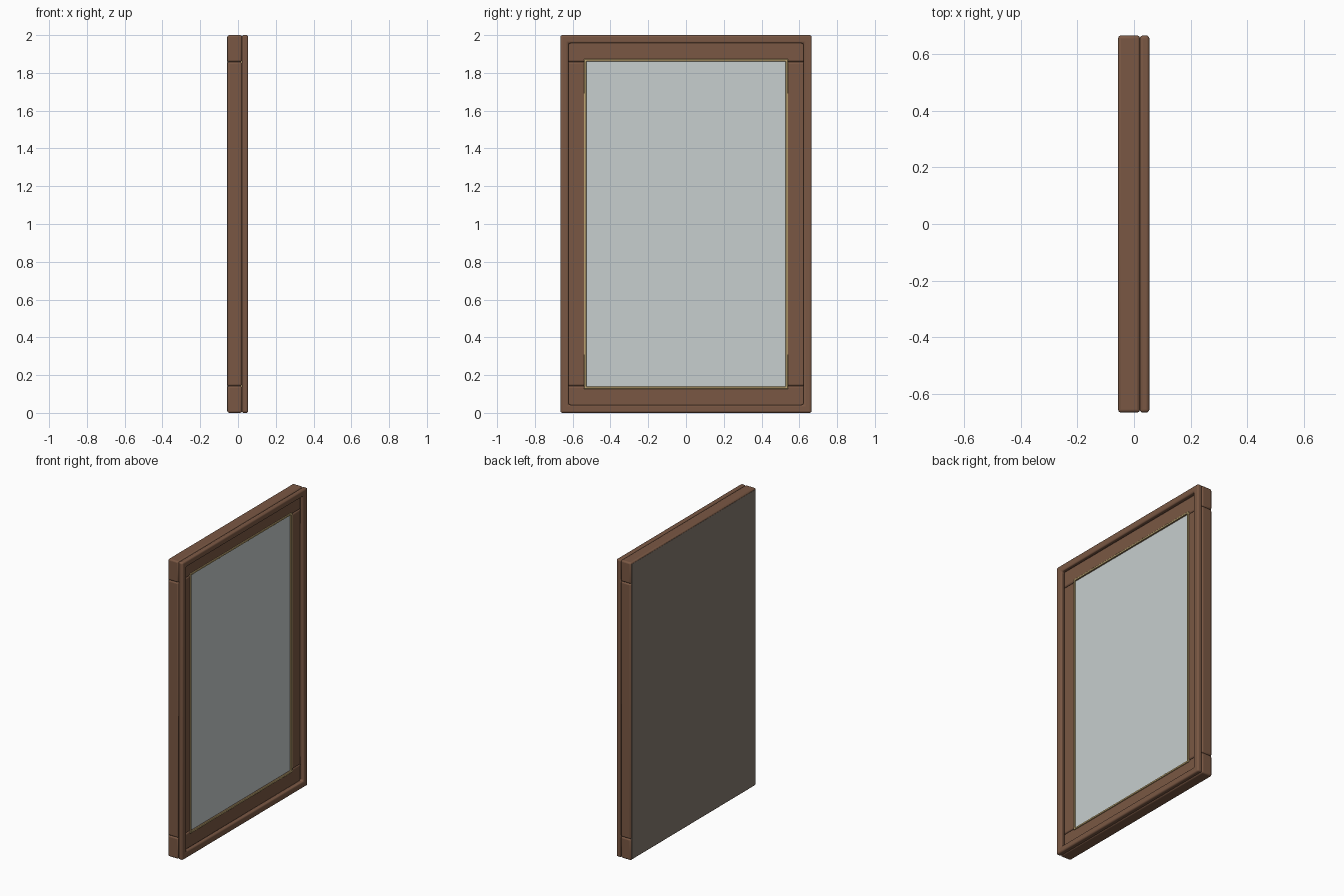
import bpy, bmesh
from math import radians

if "Cube" in bpy.data.objects:
    bpy.data.objects.remove(bpy.data.objects["Cube"])


def mat(name, rgb):
    m = bpy.data.materials.new(name)
    m.diffuse_color = (*rgb, 1)
    m.use_nodes = True
    m.node_tree.nodes["Principled BSDF"].inputs["Base Color"].default_value = m.diffuse_color
    return m


WOOD = mat("brown wood", (0.195, 0.097, 0.057))
GOLD = mat("pale gold", (0.52, 0.38, 0.17))
GLASS = mat("silver mirror", (0.57, 0.62, 0.62))
BACK = mat("grey brown backing", (0.235, 0.195, 0.16))


def finish(bm, name, material, bevel):
    bmesh.ops.recalc_face_normals(bm, faces=bm.faces)
    me = bpy.data.meshes.new(name)
    bm.to_mesh(me)
    bm.free()
    me.materials.append(material)
    ob = bpy.data.objects.new(name, me)
    bpy.context.collection.objects.link(ob)
    if bevel:
        b = ob.modifiers.new("rounded edges", 'BEVEL')
        b.width, b.segments = bevel, 3
        b.limit_method, b.angle_limit = 'ANGLE', radians(40)
    bpy.context.view_layer.objects.active = ob
    ob.select_set(True)
    bpy.ops.object.shade_smooth_by_angle(angle=radians(35))
    ob.select_set(False)


def box(name, x, y, z, material, bevel=0):
    bm = bmesh.new()
    bmesh.ops.create_cube(bm, size=1)
    for v in bm.verts:
        v.co = [a + (c + 0.5) * (b - a) for c, (a, b) in zip(v.co, (x, y, z))]
    finish(bm, name, material, bevel)


def ring(name, x, outer, inner, material, bevel):
    """Mitred rectangular ring; outer and inner are (half width, half height)."""
    bm = bmesh.new()
    corners = [(-1, -1), (1, -1), (1, 1), (-1, 1)]
    profile = [(x[0], outer), (x[1], outer), (x[1], inner), (x[0], inner)]
    loops = [[bm.verts.new((px, sy * h[0], 1 + sz * h[1])) for px, h in profile]
             for sy, sz in corners]
    for i in range(4):
        a, b = loops[i], loops[(i + 1) % 4]
        for j in range(4):
            k = (j + 1) % 4
            bm.faces.new((a[j], b[j], b[k], a[k]))
    finish(bm, name, material, bevel)


W, RAIL = 0.665, 0.142
X_BACK, X_FACE, X_FRONT = -0.056, 0.021, 0.054

# Main frame: full-width rails with stiles between them
box("bottom_rail", (X_BACK, X_FACE), (-W, W), (0, RAIL), WOOD, 0.01)
box("top_rail", (X_BACK, X_FACE), (-W, W), (2 - RAIL, 2), WOOD, 0.01)
for side, label in ((-1, "left"), (1, "right")):
    box(label + "_stile", (X_BACK, X_FACE), sorted((side * W, side * 0.527)),
        (RAIL, 2 - RAIL), WOOD, 0.01)

# Raised outer moulding
ring("outer_moulding", (X_FACE - 0.001, X_FRONT), (W, 1.0), (W - 0.043, 0.957), WOOD, 0.01)

# Slim gold trim around the mirror
ring("gold_trim", (0.008, 0.027), (0.54, 0.873), (0.528, 0.861), GOLD, 0.003)

# Mirror and back board
box("mirror_glass", (0.004, 0.016), (-0.533, 0.533), (0.134, 1.866), GLASS)
box("back_board", (X_BACK - 0.001, X_BACK + 0.008), (-W + 0.009, W - 0.009),
    (0.009, 1.991), BACK)
